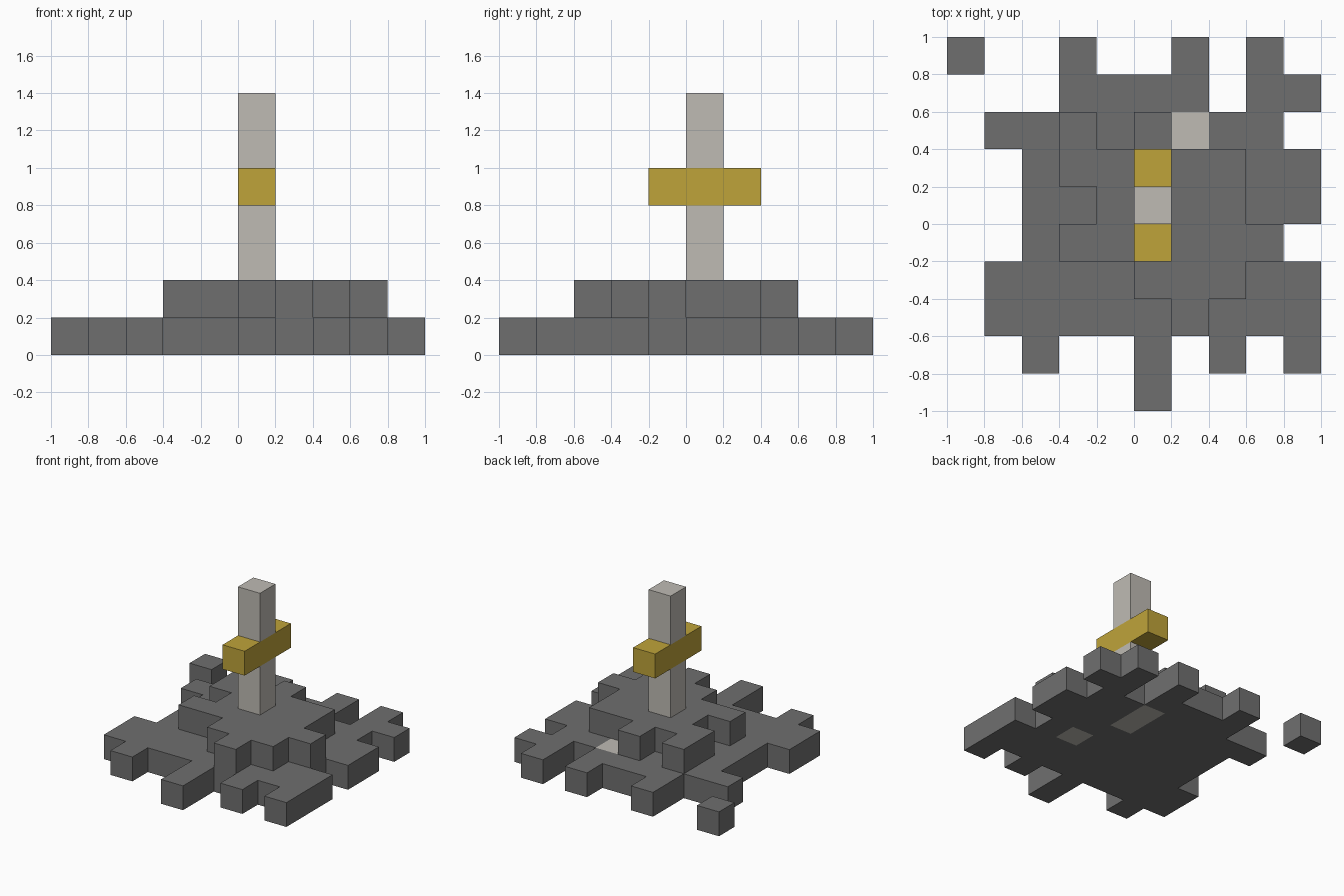
import bpy
import bmesh
from mathutils import Vector

CELL = 0.2

old = bpy.data.objects.get("Cube")
if old:
    bpy.data.objects.remove(old, do_unlink=True)


def make_material(name, rgb):
    mat = bpy.data.materials.new(name)
    mat.use_nodes = True
    color = (*rgb, 1.0)
    mat.diffuse_color = color
    bsdf = next(n for n in mat.node_tree.nodes if n.type == "BSDF_PRINCIPLED")
    bsdf.inputs["Base Color"].default_value = color
    bsdf.inputs["Roughness"].default_value = 0.9
    return mat


stone = make_material("dark grey stone", (0.159, 0.159, 0.159))
steel = make_material("pale grey steel", (0.52, 0.497, 0.456))
gold = make_material("old gold", (0.521, 0.371, 0.042))

# Plans of the two rock layers, back row first: # is stone, o is steel
LOWER = [
    "#..#..#.#.",
    "...####.##",
    ".#####o##.",
    "..####o###",
    "..########",
    "..#####o#.",
    ".#########",
    ".#########",
    "..#..#.#.#",
    ".....#....",
]
UPPER = [
    "..........",
    "..........",
    "...#.#....",
    "...#####..",
    "....####..",
    "...######.",
    ".....###..",
    "......#...",
]


def plan_cells(plan, mark, level):
    return {(i, 9 - j, level) for j, row in enumerate(plan)
            for i, ch in enumerate(row) if ch == mark}


# Cells of each part
parts = {
    "lower_rock": (plan_cells(LOWER, "#", 0), stone),
    "buried_steel": (plan_cells(LOWER, "o", 0), steel),
    "upper_rock": (plan_cells(UPPER, "#", 1), stone),
    "blade": ({(5, 5, k) for k in (2, 3)}, steel),
    "crossguard": ({(5, j, 4) for j in (4, 5, 6)}, gold),
    "grip": ({(5, 5, k) for k in (5, 6)}, steel),
}
solid = set().union(*(cells for cells, _ in parts.values()))


def build_part(name, cells, mat):
    """Make one block part, leaving out faces hidden between blocks."""
    bm = bmesh.new()
    for cell in sorted(cells):
        centre = Vector((cell[0] - 4.5, cell[1] - 4.5, cell[2] + 0.5))
        for axis in range(3):
            for sign in (-1, 1):
                step = [0, 0, 0]
                step[axis] = sign
                if tuple(c + s for c, s in zip(cell, step)) in solid:
                    continue
                n = Vector(step) / 2
                u = Vector((n.y, n.z, n.x))
                v = n.cross(u) * 2
                corners = (n - u - v, n + u - v, n + u + v, n - u + v)
                bm.faces.new([bm.verts.new((centre + c) * CELL) for c in corners])
    bmesh.ops.remove_doubles(bm, verts=bm.verts, dist=0.001)
    bm.normal_update()
    # Merge coplanar faces into clean flat ones
    bmesh.ops.dissolve_limit(bm, angle_limit=0.01, verts=bm.verts, edges=bm.edges)
    mesh = bpy.data.meshes.new(name)
    bm.to_mesh(mesh)
    bm.free()
    mesh.materials.append(mat)
    bpy.context.collection.objects.link(bpy.data.objects.new(name, mesh))


for part_name, (part_cells, part_mat) in parts.items():
    build_part(part_name, part_cells, part_mat)
